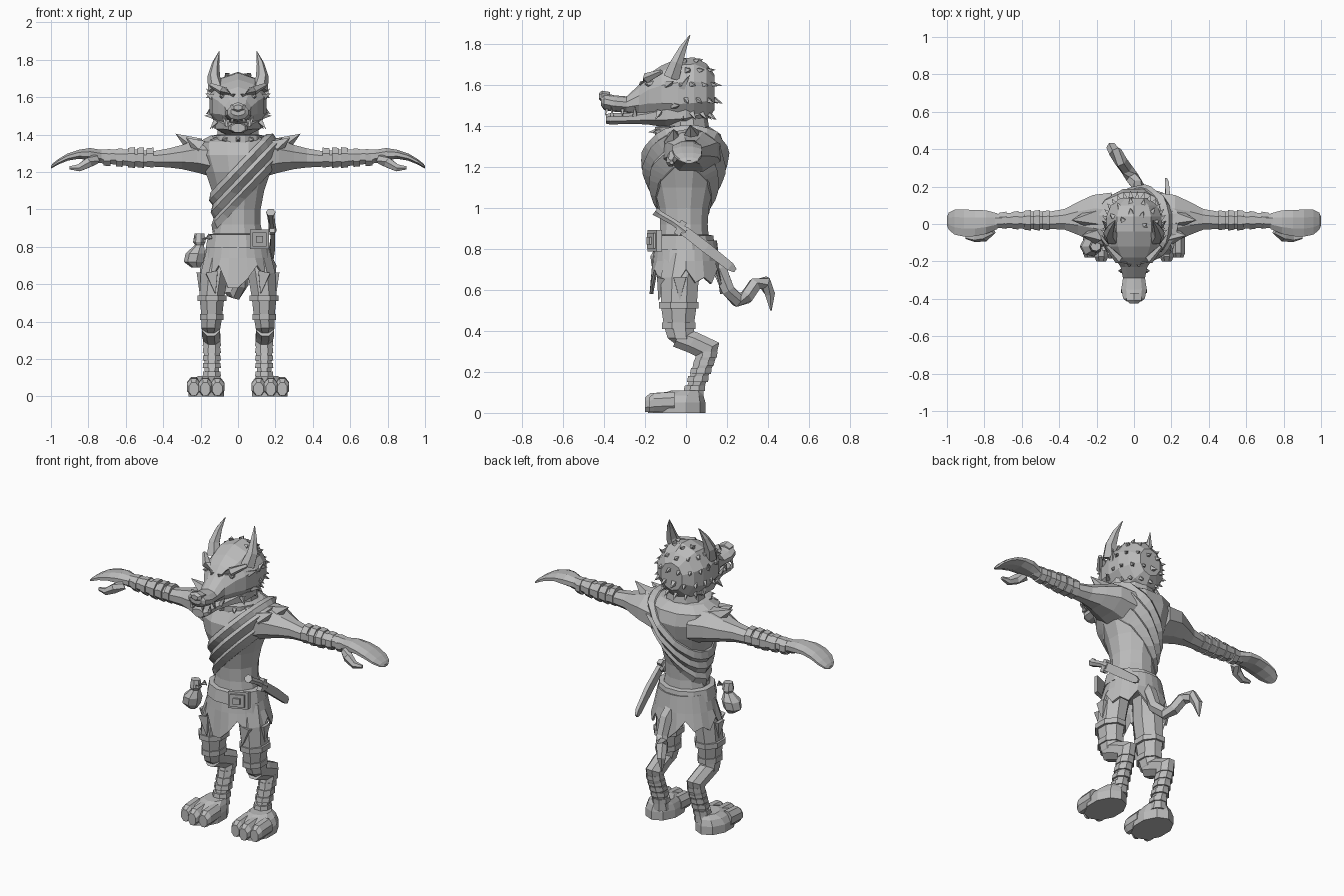
import bpy, bmesh, math, random
from mathutils import Vector as V
from mathutils.bvhtree import BVHTree

random.seed(3)
grey = bpy.data.materials.new("plain_grey")
grey.diffuse_color = (0.5, 0.5, 0.5, 1)


def finish(name, bm, mirror=False, thick=0):
    bmesh.ops.recalc_face_normals(bm, faces=bm.faces)
    me = bpy.data.meshes.new(name)
    bm.to_mesh(me)
    bm.free()
    me.materials.append(grey)
    ob = bpy.data.objects.new(name, me)
    bpy.context.collection.objects.link(ob)
    if thick:
        s = ob.modifiers.new("thickness", "SOLIDIFY")
        s.thickness = thick
        s.offset = 0
    if mirror:
        ob.modifiers.new("mirror", "MIRROR")
    return ob


def loft(name, rings, n=8, mirror=False, caps=True, closed=False, thick=0):
    """Skin over rings; each ring is (centre, u vector, v vector) or a point list."""
    bm = bmesh.new()
    loops = []
    for r in rings:
        if len(r) == 3 and n != 3 or isinstance(r, tuple):
            c, u, v = (V(q) for q in r)
            r = [c + u * math.cos(t) + v * math.sin(t)
                 for t in (math.tau * (i + 0.5) / n for i in range(n))]
        loops.append([bm.verts.new(p) for p in r])
    pairs = list(zip(loops, loops[1:])) + ([(loops[-1], loops[0])] if closed else [])
    for a, b in pairs:
        for i in range(len(a)):
            j = (i + 1) % len(a)
            bm.faces.new((a[i], a[j], b[j], b[i]))
    if caps and not closed:
        bm.faces.new(loops[0])
        bm.faces.new(loops[-1])
    return finish(name, bm, mirror, thick)


def stack(name, rows, n=8, **kw):   # rows: x, y, z, rx, ry
    return loft(name, [((x, y, z), (a, 0, 0), (0, b, 0)) for x, y, z, a, b in rows], n, **kw)


def along_y(name, rows, n=8, **kw):  # rows: y, z, rx, rz
    return loft(name, [((0, y, z), (a, 0, 0), (0, 0, b)) for y, z, a, b in rows], n, **kw)


def along_x(name, rows, n=8, **kw):  # rows: x, y, z, ry, rz
    return loft(name, [((x, y, z), (0, a, 0), (0, 0, b)) for x, y, z, a, b in rows], n, **kw)


def tube(name, pts, radii, n=6, flat=1.0, **kw):
    rings = []
    pts = [V(p) for p in pts]
    for i, p in enumerate(pts):
        d = (pts[min(i + 1, len(pts) - 1)] - pts[max(i - 1, 0)]).normalized()
        u = d.cross(V((1, 0, 0)) if abs(d.x) < 0.8 else V((0, 1, 0))).normalized()
        rings.append((p, u * radii[i], d.cross(u) * radii[i] * flat))
    return loft(name, rings, n, **kw)


def spikes(name, items, n=4, mirror=False):  # items: base, tip, radius
    bm = bmesh.new()
    for base, tip, r in items:
        base, tip = V(base), V(tip)
        d = (tip - base).normalized()
        u = d.orthogonal().normalized()
        w = d.cross(u)
        ring = [bm.verts.new(base + (u * math.cos(t) + w * math.sin(t)) * r)
                for t in (math.tau * i / n for i in range(n))]
        top = bm.verts.new(tip)
        bm.faces.new(ring)
        for i in range(n):
            bm.faces.new((ring[i], ring[(i + 1) % n], top))
    return finish(name, bm, mirror)


# Torso, neck and studded collar
torso = stack("torso", [(0, -.01, .80, .15, .13), (0, -.01, .92, .125, .12), (0, -.01, 1.0, .125, .125),
                        (0, -.01, 1.10, .145, .15), (0, -.01, 1.2, .18, .185), (0, 0, 1.29, .215, .195),
                        (0, .01, 1.36, .22, .165), (0, .01, 1.395, .15, .11)], 12)
stack("neck", [(0, .01, 1.35, .12, .11), (0, 0, 1.47, .11, .10)], 10)
stack("collar", [(0, -.02, 1.36, .115, .115), (0, -.02, 1.355, .14, .135), (0, -.02, 1.395, .14, .135),
                 (0, -.02, 1.40, .115, .115)], 12)
studs = []
for i in range(12):
    a = math.tau * i / 12
    c, s = math.cos(a), math.sin(a)
    studs.append(((.13 * c, -.02 + .125 * s, 1.375), (.175 * c, -.02 + .165 * s, 1.37), .018))
spikes("collar_studs", studs)

# Sash: folded band wrapped round the torso on a slanted plane
tree = BVHTree.FromObject(torso, bpy.context.evaluated_depsgraph_get())
d, nrm = V((.69, 0, .72)), V((-.72, 0, .69))
bands = []
for i in range(28):
    t = math.tau * i / 28
    ray = d * math.cos(t) + V((0, 1, 0)) * math.sin(t)
    outer, inner = [], []
    for u, lift in ((-.085, .01), (-.05, .03), (-.035, .014), (.0, .034), (.02, .014), (.05, .03), (.075, .01)):
        o = V((.06, 0, 1.2)) + nrm * u
        hit = tree.ray_cast(o, ray)[0]
        outer.append(hit + ray * lift)
        inner.insert(0, hit - ray * .01)
    bands.append(outer + inner)
loft("sash", bands, closed=True)

# Arms with shoulder flaps, bracers and mitten hands
along_x("arm", [(.12, .02, 1.27, .16, .11), (.22, .03, 1.285, .135, .095), (.30, .03, 1.28, .095, .07),
                (.37, .025, 1.275, .06, .055), (.45, .02, 1.27, .05, .045), (.56, .02, 1.275, .052, .05),
                (.64, .02, 1.28, .045, .045), (.76, .015, 1.285, .04, .038)], 8, mirror=True)
for k, x in enumerate((.47, .52, .57, .635, .70)):
    r = (.058, .06, .06, .054, .05)[k]
    along_x("bracer_band", [(x - .018, .02, 1.277, r, r), (x + .018, .02, 1.277, r - .006, r - .004)], 8, mirror=True)
spikes("shoulder_flap", [((.22, .03, 1.335), (.335, .02, 1.405), .06), ((.2, -.06, 1.33), (.28, -.06, 1.385), .05)], 5, True)
along_x("hand", [(.73, .015, 1.285, .045, .036), (.79, .01, 1.295, .068, .036), (.85, .005, 1.295, .076, .026),
                 (.91, .005, 1.28, .078, .021), (.96, .01, 1.255, .072, .016), (.99, .015, 1.235, .05, .012),
                 (1.0, .015, 1.225, .025, .008)], 8, mirror=True)
tube("thumb", [(.76, -.03, 1.27), (.80, -.065, 1.25), (.85, -.075, 1.222), (.90, -.07, 1.222)],
     [.028, .03, .022, .01], mirror=True)

# Head: skull tapering to the snout, jaw, nose
along_y("skull", [(-.415, 1.525, .04, .025), (-.40, 1.52, .06, .042), (-.35, 1.51, .072, .04),
                  (-.29, 1.505, .062, .04), (-.23, 1.525, .075, .075), (-.18, 1.545, .11, .11),
                  (-.12, 1.555, .145, .14), (-.04, 1.56, .16, .17), (.04, 1.565, .155, .17),
                  (.10, 1.565, .13, .14), (.14, 1.565, .075, .085)], 10)
along_y("jaw", [(-.39, 1.435, .04, .025), (-.37, 1.435, .055, .03), (-.28, 1.437, .058, .028),
                (-.19, 1.445, .09, .04), (-.10, 1.455, .13, .065), (0, 1.47, .14, .085), (.06, 1.48, .11, .07)], 8)
along_y("nose", [(-.425, 1.545, .025, .015), (-.41, 1.545, .045, .028), (-.37, 1.54, .045, .026)], 6)

# Face: brows, eyes, teeth, horns and cheek spikes
tube("brow", [(.02, -.215, 1.605), (.08, -.19, 1.635), (.145, -.12, 1.665)], [.016, .026, .012], 5, mirror=True)
spikes("eye", [((.075, -.165, 1.605), (.10, -.205, 1.605), .026)], 6, True)
spikes("teeth", [((.06, -.36, 1.445), (.065, -.365, 1.50), .012), ((.06, -.25, 1.45), (.085, -.25, 1.50), .016),
                 ((.05, -.31, 1.48), (.062, -.31, 1.445), .011), ((.03, -.385, 1.485), (.035, -.395, 1.45), .01)], 4, True)
tube("horn", [(.115, -.07, 1.64), (.13, -.045, 1.71), (.12, -.015, 1.78), (.10, .02, 1.845)],
     [.045, .034, .02, .002], 6, mirror=True)
spikes("cheek_spikes", [((.13, -.09, 1.6), (.175, -.06, 1.62), .022), ((.13, -.06, 1.5), (.18, -.03, 1.5), .022),
                        ((.12, -.13, 1.47), (.15, -.15, 1.43), .018), ((.13, -.03, 1.57), (.17, .02, 1.65), .025)], 4, True)

# Rows of scales over the crown and back of the head
scales = []
for row in range(5):
    el = math.radians(-38 + row * 26)
    count = (8, 9, 9, 7, 4)[row]
    for k in range(count):
        az = math.radians(-15 + 210 * (k + .5 * (row % 2)) / (count - .5))
        q = V((math.cos(az) * math.cos(el), math.sin(az) * math.cos(el), math.sin(el)))
        p = V((.148 * q.x, .005 + .135 * q.y, 1.565 + .165 * q.z))
        scales.append((p, p + q * .03 + V((0, .015, -.015)), random.uniform(.014, .02)))
spikes("head_scales", scales)

# Belt, buckle, ragged skirt
stack("belt", [(0, -.01, .80, .15, .13), (0, -.01, .795, .178, .16), (0, -.01, .865, .165, .148),
               (0, -.01, .87, .14, .125)], 12)
for name, w, y0, y1 in (("buckle_plate", .052, -.15, -.175), ("buckle_frame", .038, -.17, -.185), ("buckle_boss", .018, -.18, -.195)):
    loft(name, [((.115, y + .01, .84), (w * 1.41, .03 * w / .05, 0), (0, 0, w * 1.41)) for y in (y0, y1)], 4)
hem = []
for z, rx, ry in ((.84, .155, .145), (.74, .178, .158), (0, .20, .172)):
    ring = []
    for i in range(24):
        a = math.tau * i / 24
        low = (.70, .635, .66, .63)[i % 4]
        if i in (17, 18, 6):
            low = .58
        ring.append(V((rx * math.cos(a), ry * math.sin(a), z or low)))
    hem.append(ring)
loft("skirt", hem, caps=False, thick=.012)

# Pouch on one hip
stack("pouch", [(-.225, -.12, .69, .025, .025), (-.235, -.12, .72, .055, .05), (-.225, -.12, .765, .055, .055),
                (-.205, -.12, .81, .025, .028), (-.205, -.12, .825, .035, .035), (-.205, -.12, .87, .028, .025)], 7)
tube("pouch_strap", [(-.15, -.1, .855), (-.19, -.13, .835), (-.23, -.12, .85)], [.018, .02, .012], 5)

# Sheathed blade on the other hip
tube("blade", [(.185, -.01, .89), (.185, .10, .805), (.175, .215, .715), (.17, .24, .695)], [.034, .036, .03, .015], 4, .5)
tube("hilt", [(.175, -.15, .985), (.175, -.13, .97), (.18, -.06, .93), (.185, .0, .885)], [.026, .02, .018, .022], 6)
tube("guard", [(.183, -.045, .87), (.183, -.01, .935)], [.022, .022], 4)

# Legs: trousers, cuffs, reverse-bent shins with wraps
stack("thigh", [(.10, -.01, .78, .075, .10), (.125, -.03, .66, .08, .10), (.14, -.035, .53, .072, .095),
                (.14, -.035, .43, .06, .08), (.145, -.025, .365, .055, .07), (.145, -.005, .335, .04, .05)], 8, mirror=True)
for z, a, b in ((.525, .084, .104), (.425, .068, .088)):
    stack("trouser_cuff", [(.14, -.035, z - .016, a, b), (.14, -.035, z + .016, a, b)], 8, mirror=True)
spikes("trouser_tatters", [((.14, -.11, .66), (.12, -.135, .545), .045), ((.19, -.03, .66), (.205, -.03, .55), .045)], 4, True)
loft("shin", [((.145, -.04, .37), (.052, 0, 0), (0, .025, .05)), ((.145, .03, .345), (.052, 0, 0), (0, .03, .05)),
              ((.14, .105, .31), (.05, 0, 0), (0, .062, .035)), ((.14, .09, .25), (.048, 0, 0), (0, .056, .006)),
              ((.14, .065, .18), (.043, 0, 0), (0, .05, .006)), ((.14, .045, .12), (.04, 0, 0), (0, .045, 0)),
              ((.145, .035, .06), (.055, 0, 0), (0, .055, 0))], 8, mirror=True)
for z in (.285, .245, .205, .165, .12):
    y = .037 + (z - .1) * .36
    stack("shin_wrap", [(.14, y - .004, z - .014, .053, .056), (.14, y, z + .014, .05, .054)], 8, mirror=True)

# Feet with three toes
stack("foot", [(.17, -.045, 0, .10, .14), (.17, -.045, .05, .10, .14), (.165, -.03, .085, .085, .115),
               (.155, .0, .11, .06, .07)], 10, mirror=True)
for x, y in ((.11, -.15), (.175, -.165), (.237, -.145)):
    loft("toe", [((x, y - .035, .04), (.028, 0, 0), (0, 0, .038)), ((x, y - .01, .05), (.04, 0, 0), (0, 0, .05)),
                 ((x, y + .09, .055), (.04, 0, 0), (0, 0, .052))], 8, mirror=True)

# Tail hooked at the end
tube("tail", [(.0, .10, .78), (.02, .165, .70), (.02, .205, .60), (-.01, .25, .55), (-.04, .295, .565),
              (-.07, .335, .625), (-.10, .385, .635), (-.12, .41, .58), (-.125, .415, .50)],
     [.04, .04, .036, .036, .036, .036, .036, .028, .004], 6)
